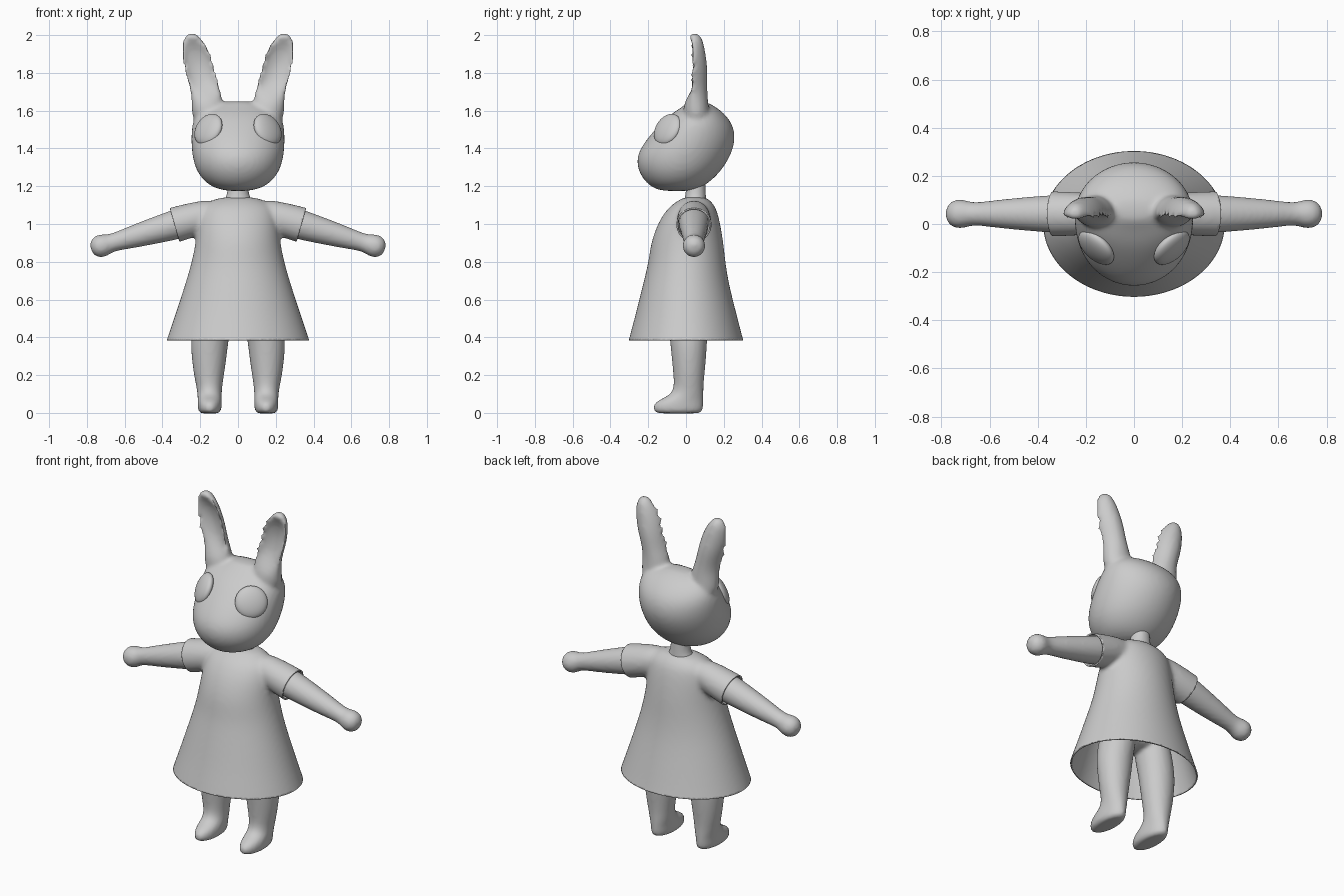
import bpy, bmesh
from math import cos, sin, pi, radians
from mathutils import Matrix, Vector

if "Cube" in bpy.data.objects:
    bpy.data.objects.remove(bpy.data.objects["Cube"])

SEG = 24
SIDES = (1, -1)


def loft(bm, rings, mat=Matrix()):
    """Closed tube; ring = (z, cx, half_x, y_front, y_back)."""
    stack([[(cx + hx * cos(a), (yf + yb) / 2 + (yb - yf) / 2 * sin(a), z) for a in angles()]
           for z, cx, hx, yf, yb in rings], bm, mat)


def angles():
    return [2 * pi * i / SEG for i in range(SEG)]


def stack(loops, bm, mat):
    vs = [[bm.verts.new(mat @ Vector(p)) for p in loop] for loop in loops]
    for a, b in zip(vs, vs[1:]):
        for i in range(SEG):
            j = (i + 1) % SEG
            bm.faces.new((a[i], a[j], b[j], b[i]))
    bm.faces.new(vs[0][::-1])
    bm.faces.new(vs[-1])


def add_object(name, bm):
    mesh = bpy.data.meshes.new(name)
    bm.to_mesh(mesh)
    bm.free()
    ob = bpy.data.objects.new(name, mesh)
    bpy.context.collection.objects.link(ob)
    return ob


def fuse(name, bm, voxel, smooth):
    """Blend overlapping closed pieces into one smooth skin."""
    bmesh.ops.recalc_face_normals(bm, faces=bm.faces)
    ob = add_object(name, bm)
    ob.modifiers.new("round", 'SUBSURF').levels = 2
    rm = ob.modifiers.new("fuse", 'REMESH')
    rm.mode, rm.voxel_size = 'VOXEL', voxel
    sm = ob.modifiers.new("smooth", 'SMOOTH')
    sm.factor, sm.iterations = 0.5, smooth
    dg = bpy.context.evaluated_depsgraph_get()
    mesh = bpy.data.meshes.new_from_object(ob.evaluated_get(dg))
    ob.modifiers.clear()
    ob.data = mesh
    return ob


def mirror(s):
    return Matrix.Diagonal((s, 1, 1, 1))


# Arm axis: local z runs from the shoulder out to the hand
ARM = Matrix.Translation((0.1, 0.042, 1.063)) @ Matrix.Rotation(radians(106), 4, 'Y')


def limb(bm, radii, s):
    loft(bm, [(t, 0, r, -r, r) for t, r in radii], mirror(s) @ ARM)


# Head with ears
bm = bmesh.new()
loft(bm, [(z, 0, hx, yf, yb) for z, hx, yf, yb in (
    (1.174, .05, -.12, .02), (1.188, .12, -.17, .07), (1.22, .175, -.215, .125),
    (1.28, .223, -.256, .188), (1.36, .245, -.266, .238), (1.44, .25, -.218, .264),
    (1.52, .247, -.148, .254), (1.58, .228, -.085, .21), (1.62, .18, -.02, .16),
    (1.645, .10, .01, .11), (1.65, .04, .04, .08))])
EAR = (  # z, centre x, half width, rim y, depth, front bulge (negative = cupped)
    (1.52, .15, .09, .06, .07, 1), (1.62, .162, .085, .05, .07, 1),
    (1.68, .166, .081, .035, .08, .3), (1.74, .182, .08, .015, .098, -.35),
    (1.82, .203, .086, .01, .106, -.5), (1.90, .222, .081, .012, .093, -.5),
    (1.96, .237, .062, .02, .074, -.2), (1.993, .243, .038, .035, .045, .5),
    (2.01, .243, .016, .045, .016, 1))
for s in SIDES:
    stack([[(cx + hx * cos(a), cy + d * sin(a) * (1 if sin(a) > 0 else k), z) for a in angles()]
           for z, cx, hx, cy, d, k in EAR], bm, mirror(s))
head = fuse("head", bm, 0.012, 6)

# Eyes: flattened balls lying on the face
for s, side in zip(SIDES, ("right", "left")):
    bm = bmesh.new()
    n = Vector((0.62 * s, -0.66, 0.42))
    m = (Matrix.Translation((0.157 * s, -0.098, 1.5))
         @ n.to_track_quat('Z', 'Y').to_matrix().to_4x4()
         @ Matrix.Diagonal((.09, .09, .036, 1)))
    bmesh.ops.create_uvsphere(bm, u_segments=32, v_segments=20, radius=1, matrix=m)
    add_object("eye_" + side, bm)

# Body: torso and neck, legs with feet, arms with round hands
bm = bmesh.new()
loft(bm, [(z, 0, hx, yf, yb) for z, hx, yf, yb in (
    (.5, .08, -.05, .07), (.56, .17, -.11, .13), (.7, .19, -.13, .15), (.9, .175, -.13, .15),
    (1.0, .16, -.1, .14), (1.07, .12, -.03, .11), (1.13, .066, -.008, .108),
    (1.18, .054, .0, .104), (1.24, .054, .0, .104), (1.26, .04, .02, .09))])
for s in SIDES:
    loft(bm, [
        (-.004, .15, .045, -.15, .07), (.006, .15, .06, -.17, .088), (.035, .15, .064, -.178, .092),
        (.065, .15, .064, -.155, .093), (.095, .15, .064, -.08, .093), (.14, .152, .069, -.064, .093),
        (.2, .154, .08, -.067, .098), (.3, .153, .094, -.077, .108), (.4, .15, .102, -.087, .113),
        (.55, .12, .1, -.1, .12), (.65, .1, .07, -.07, .1)], mirror(s))
    limb(bm, ((0, .06), (.1, .075), (.2, .08), (.27, .078), (.4, .067), (.5, .057), (.58, .047),
              (.61, .052), (.645, .063), (.68, .056), (.70, .035), (.706, .015)), s)
body = fuse("body", bm, 0.011, 4)

# Dress: flared skirt and short sleeves fused, then cut open
bm = bmesh.new()
loft(bm, [(z, 0, hx, yf, yb) for z, hx, yf, yb in (
    (.25, .43, -.34, .35), (.3, .41, -.327, .332), (.385, .382, -.307, .306), (.5, .342, -.275, .276),
    (.6, .309, -.25, .25), (.7, .276, -.225, .226), (.8, .247, -.2, .21), (.9, .226, -.188, .2),
    (1.0, .217, -.152, .183), (1.06, .205, -.115, .168), (1.1, .185, -.08, .152),
    (1.135, .12, -.025, .118), (1.143, .06, .0, .09))])
for s in SIDES:
    limb(bm, ((0, .06), (.04, .078), (.1, .088), (.2, .094), (.3, .096), (.36, .096)), s)
dress = fuse("dress", bm, 0.013, 6)
bm = bmesh.new()
bm.from_mesh(dress.data)
cuts = [(Vector((0, 0, .385)), Vector((0, 0, -1)))]
for s in SIDES:
    m = mirror(s) @ ARM
    cuts.append((m @ Vector((0, 0, .245)), m.to_3x3() @ Vector((0, 0, 1))))
for co, no in cuts:
    # Sleeve cuts only touch geometry out beyond the shoulder
    faces = [f for f in bm.faces if abs(no.x) < .1 or
             (f.calc_center_median().x * no.x > .2 and f.calc_center_median().z > .87)]
    geom = list({e for f in faces for e in (*f.verts, *f.edges)}) + faces
    bmesh.ops.bisect_plane(bm, geom=geom, plane_co=co, plane_no=no, clear_outer=True)
bm.to_mesh(dress.data)
bm.free()
sol = dress.modifiers.new("cloth", 'SOLIDIFY')
sol.thickness, sol.offset = 0.008, -1

# Smooth shading everywhere, keeping hems crisp
for ob in bpy.data.objects:
    ob.select_set(True)
bpy.context.view_layer.objects.active = head
bpy.ops.object.shade_smooth_by_angle(angle=radians(50))
